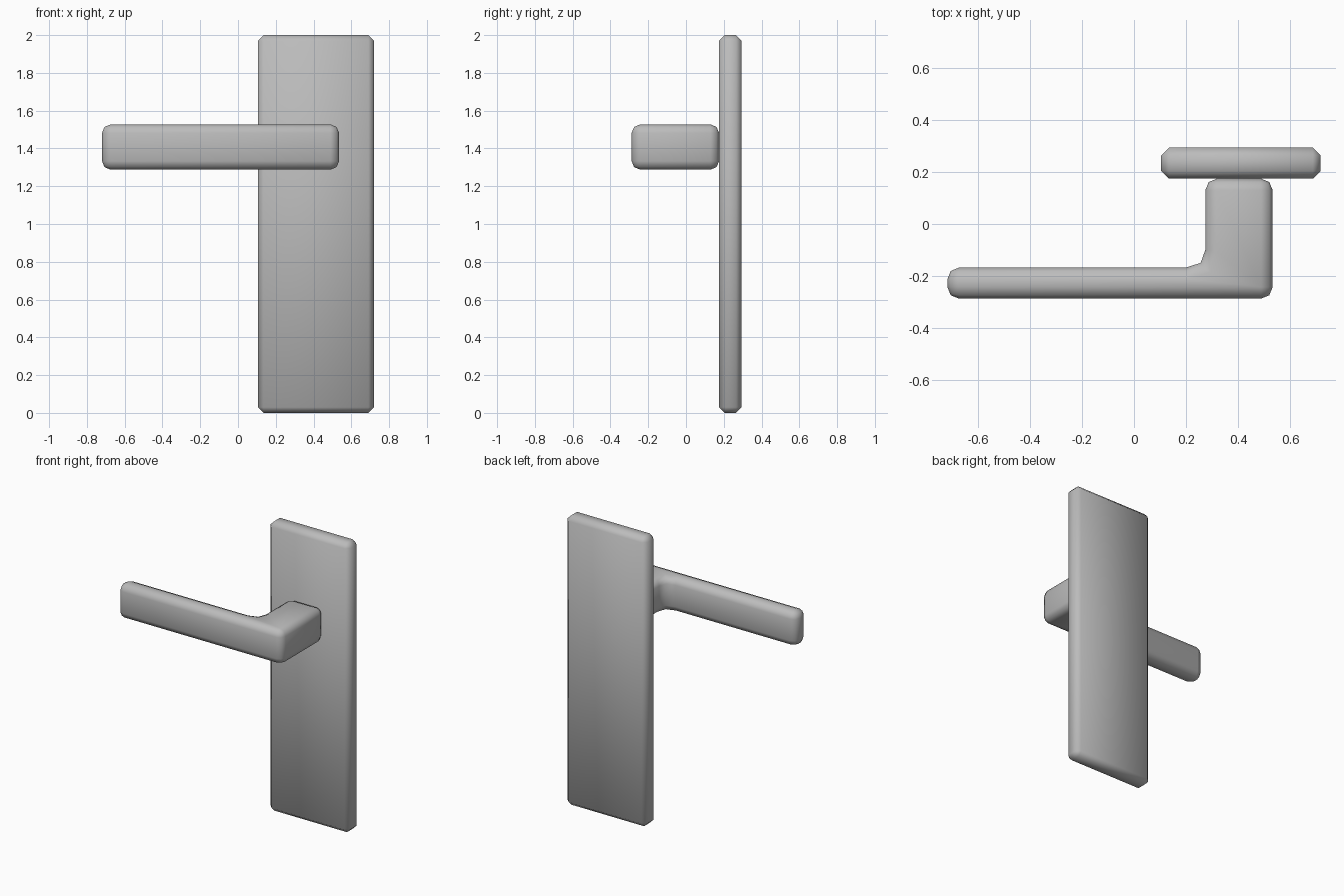
import bpy
import bmesh

cube = bpy.data.objects.get("Cube")
if cube:
    bpy.data.objects.remove(cube, do_unlink=True)

metal = bpy.data.materials.new("satin grey metal")
metal.use_nodes = True
grey = (0.5, 0.5, 0.5, 1)
metal.diffuse_color = grey
metal.node_tree.nodes["Principled BSDF"].inputs["Base Color"].default_value = grey


def rounded_prism(name, outline, z0, z1, radius, segments, keep=()):
    """Extrude an outline upward and round its edges, except upright ones at the kept points."""
    bm = bmesh.new()
    base = bm.faces.new([bm.verts.new((x, y, z0)) for x, y in outline])
    top = bmesh.ops.extrude_face_region(bm, geom=[base], use_keep_orig=True)["geom"]
    for v in top:
        if isinstance(v, bmesh.types.BMVert):
            v.co.z = z1
    bmesh.ops.recalc_face_normals(bm, faces=bm.faces)

    def is_kept(edge):
        a, b = (v.co for v in edge.verts)
        upright = abs(a.z - b.z) > 0.01
        return upright and any(abs(a.x - x) + abs(a.y - y) < 0.001 for x, y in keep)

    bmesh.ops.bevel(bm, geom=[e for e in bm.edges if not is_kept(e)], offset=radius,
                    segments=segments, profile=0.5, affect='EDGES', clamp_overlap=True)
    bmesh.ops.recalc_face_normals(bm, faces=bm.faces)
    for f in bm.faces:
        f.smooth = True
    mesh = bpy.data.meshes.new(name)
    bm.to_mesh(mesh)
    bm.free()
    mesh.materials.append(metal)
    obj = bpy.data.objects.new(name, mesh)
    bpy.context.collection.objects.link(obj)
    return obj


# Tall back plate with a single chamfer
rounded_prism("back_plate", [(0.105, 0.175), (0.72, 0.175), (0.72, 0.295), (0.105, 0.295)],
              0, 2, 0.03, 1)

# L-shaped lever: grip and neck in one piece, with a softened inner elbow
elbow = [(0.275, -0.1), (0.257, -0.15), (0.2, -0.168)]
outline = [(-0.72, -0.288), (0.535, -0.288), (0.535, 0.175), (0.275, 0.175)] + elbow + [(-0.72, -0.168)]
rounded_prism("lever_handle", outline, 1.288, 1.527, 0.045, 2, keep=elbow)
